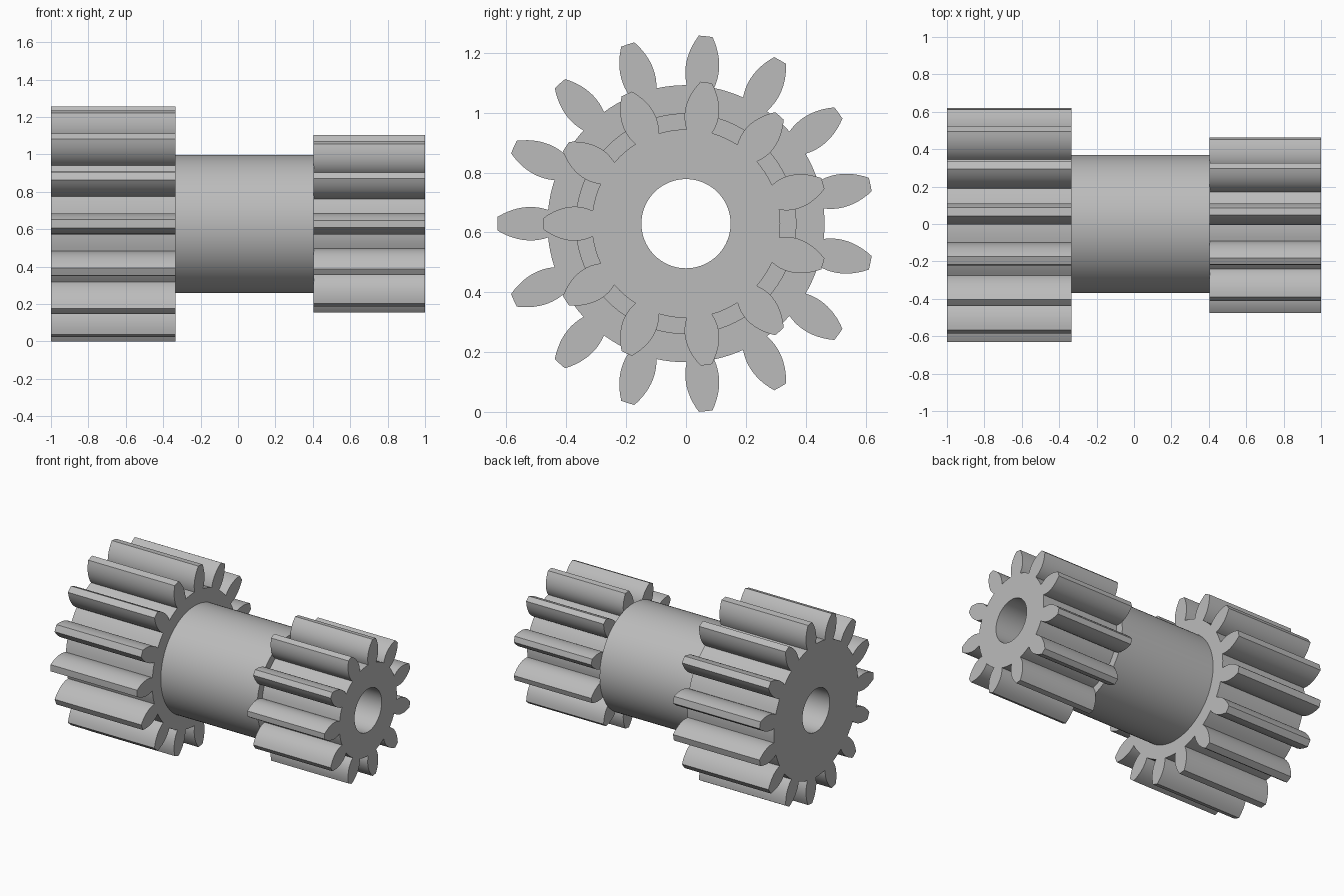
import bpy, bmesh
from math import pi, sin, cos, asin, sqrt

AXIS_Z = 0.629   # height of the shaft axis
BORE = 0.149     # radius of the hole through everything

if "Cube" in bpy.data.objects:
    bpy.data.objects.remove(bpy.data.objects["Cube"])

steel = bpy.data.materials.new("grey_steel")
steel.use_nodes = True
grey = (0.5, 0.5, 0.5, 1)
steel.diffuse_color = grey
steel.node_tree.nodes["Principled BSDF"].inputs["Base Color"].default_value = grey


def extrude_along_x(name, bm, x0, x1):
    """Turn a flat sheet at x0 into a closed solid reaching x1."""
    out = bmesh.ops.extrude_face_region(bm, geom=bm.faces[:])
    verts = [g for g in out["geom"] if isinstance(g, bmesh.types.BMVert)]
    bmesh.ops.translate(bm, verts=verts, vec=(x1 - x0, 0, 0))
    bmesh.ops.recalc_face_normals(bm, faces=bm.faces[:])
    mesh = bpy.data.meshes.new(name)
    bm.to_mesh(mesh)
    bm.free()
    mesh.materials.append(steel)
    obj = bpy.data.objects.new(name, mesh)
    bpy.context.collection.objects.link(obj)
    obj.location.z = AXIS_Z
    bpy.ops.object.select_all(action="DESELECT")
    obj.select_set(True)
    bpy.context.view_layer.objects.active = obj
    bpy.ops.object.shade_smooth_by_angle(angle=pi / 6)
    return obj


def polar(bm, x, r, a):
    return bm.verts.new((x, r * cos(a), r * sin(a)))


def ring(bm, x, radius, angles):
    """Annulus from the bore out to radius; returns the outer vertices."""
    outer = [polar(bm, x, radius, a) for a in angles]
    inner = [polar(bm, x, BORE, a) for a in angles]
    n = len(angles)
    for i in range(n):
        j = (i + 1) % n
        bm.faces.new((inner[i], outer[i], outer[j], inner[j]))
    return outer


def flank(radius, profile):
    """Half width of a tooth: smooth curve through (radius, half width) points."""
    total = 0
    for i, (ri, wi) in enumerate(profile):
        for j, (rj, _) in enumerate(profile):
            if i != j:
                wi *= (radius - rj) / (ri - rj)
        total += wi
    return total


def gear(name, x0, x1, teeth, profile, steps=10):
    bm = bmesh.new()
    root, tip = profile[0][0], profile[-1][0]
    pitch = 2 * pi / teeth
    half = asin(profile[0][1] / root)
    base = 4        # segments under a tooth, and again in each valley
    angles = []
    for t in range(teeth):
        mid = pi + t * pitch
        angles += [mid - half + 2 * half * k / base for k in range(base)]
        angles += [mid + half + (pitch - 2 * half) * k / base for k in range(base)]
    rim = ring(bm, x0, root, angles)

    # Bulging teeth with a narrow, slightly rounded tip
    for t in range(teeth):
        mid = pi + t * pitch
        foot = rim[t * 2 * base: t * 2 * base + base + 1]
        side = []
        for k in range(1, steps + 1):
            r = root + (tip - root) * k / steps
            side.append((r, asin(flank(r, profile) / r)))
        up = [polar(bm, x0, r, mid - a) for r, a in side]
        top = [polar(bm, x0, tip, mid)]
        down = [polar(bm, x0, r, mid + a) for r, a in reversed(side)]
        bm.faces.new([foot[0]] + up + top + down + foot[:0:-1])
    return extrude_along_x(name, bm, x0, x1)


# Large gear, small gear and the shaft joining them
gear("large_gear", -1, -0.335, 15, [(0.463, 0.046), (0.52, 0.056), (0.63, 0.023)])
gear("small_gear", 0.405, 1, 11, [(0.315, 0.043), (0.4, 0.055), (0.477, 0.019)])

bm = bmesh.new()
ring(bm, -0.335, 0.369, [2 * pi * i / 96 for i in range(96)])
extrude_along_x("shaft", bm, -0.335, 0.405)
